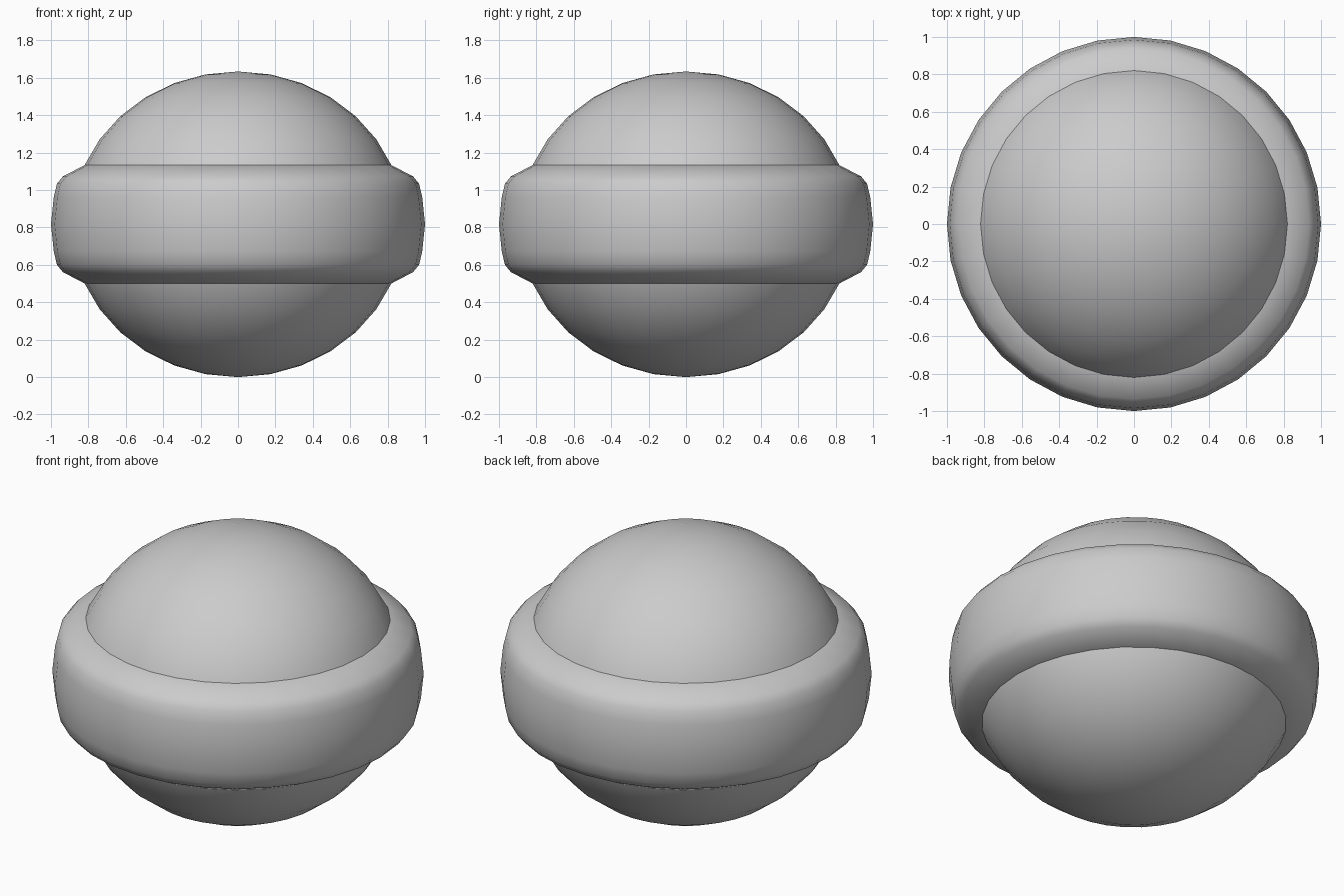
import bpy, math

if "Cube" in bpy.data.objects:
    bpy.data.objects.remove(bpy.data.objects["Cube"])

SEG = 32
MID = 0.817          # height of the centre plane
CORE_R, CORE_H = 0.89, 0.817


def finish(obj, angle):
    bpy.ops.object.select_all(action='DESELECT')
    bpy.context.view_layer.objects.active = obj
    obj.select_set(True)
    bpy.ops.object.shade_smooth_by_angle(angle=math.radians(angle))


# Core: slightly flattened ball
bpy.ops.mesh.primitive_uv_sphere_add(segments=SEG, ring_count=16, radius=1, location=(0, 0, MID))
core = bpy.context.object
core.name = "core_ball"
core.scale = (CORE_R, CORE_R, CORE_H)
bpy.ops.object.transform_apply(location=False, rotation=False, scale=True)
finish(core, 40)

# Band: half profile (radius, height above centre), mirrored and revolved
half = [(0.79, 0.317), (0.821, 0.316), (0.936, 0.256), (0.968, 0.217), (0.985, 0.145)]
profile = half + [(1.0, 0.0)] + [(r, -z) for r, z in reversed(half)]
n = len(profile)
verts = [(r * math.cos(2 * math.pi * s / SEG), r * math.sin(2 * math.pi * s / SEG), z)
         for s in range(SEG) for r, z in profile]
faces = []
for s in range(SEG):
    a, b = s * n, ((s + 1) % SEG) * n
    for i in range(n):
        j = (i + 1) % n
        faces.append((a + i, a + j, b + j, b + i))
mesh = bpy.data.meshes.new("equator_band")
mesh.from_pydata(verts, [], faces)
band = bpy.data.objects.new("equator_band", mesh)
bpy.context.collection.objects.link(band)
band.location.z = MID

# Make the band normals point outward
bpy.ops.object.select_all(action='DESELECT')
bpy.context.view_layer.objects.active = band
band.select_set(True)
bpy.ops.object.mode_set(mode='EDIT')
bpy.ops.mesh.select_all(action='SELECT')
bpy.ops.mesh.normals_make_consistent(inside=False)
bpy.ops.object.mode_set(mode='OBJECT')
# keep the inner crease sharp, the outer profile smooth
finish(band, 27)
for poly in mesh.polygons:
    poly.use_smooth = True
